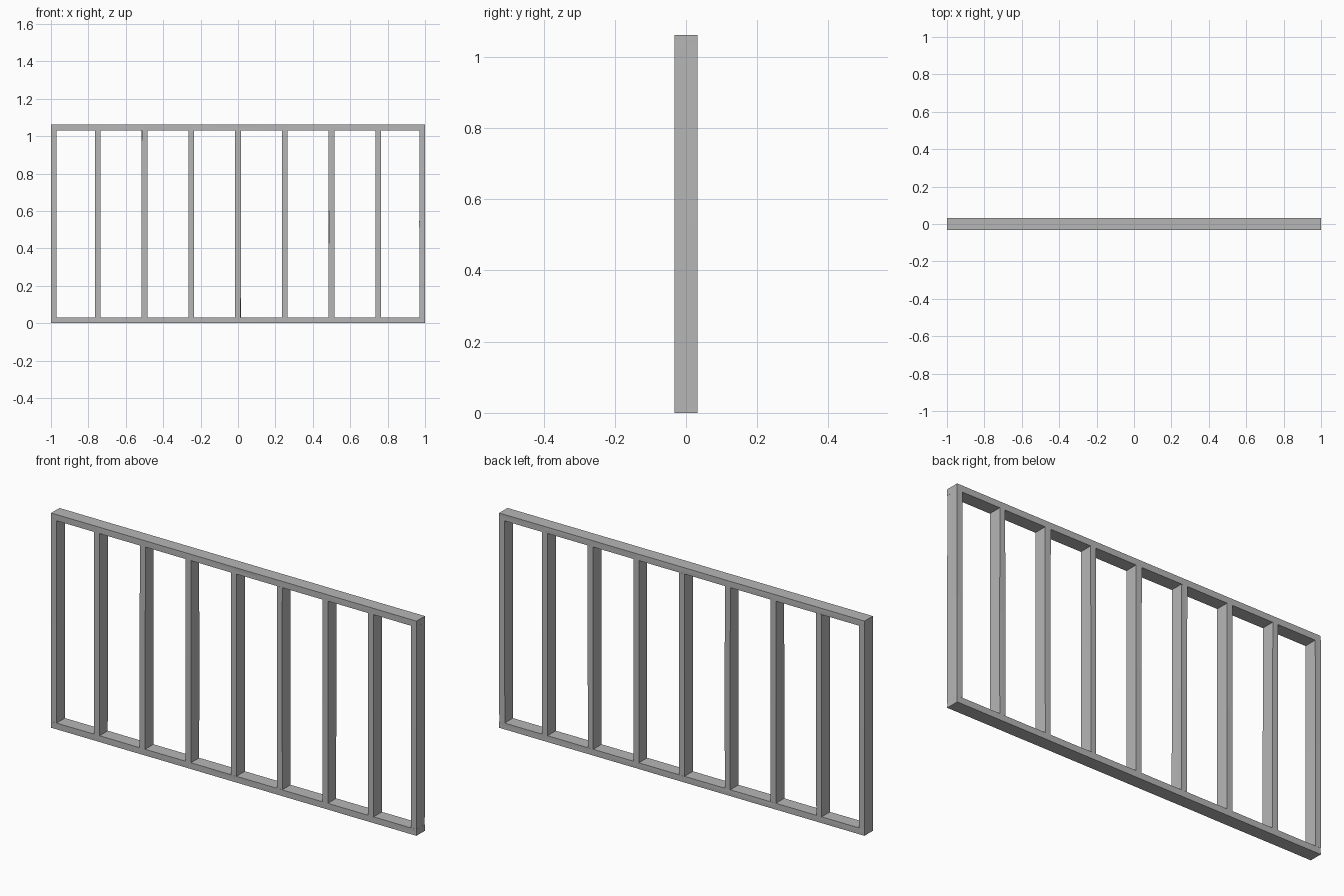
import bpy, bmesh, random
from mathutils import Vector

if "Cube" in bpy.data.objects:
    bpy.data.objects.remove(bpy.data.objects["Cube"])

random.seed(4)
WIDTH, HEIGHT, DEPTH, T = 2.0, 1.062, 0.066, 0.031

grey = bpy.data.materials.new("plain_grey")
grey.diffuse_color = (0.47, 0.47, 0.47, 1)
grey.use_nodes = True
grey.node_tree.nodes["Principled BSDF"].inputs["Base Color"].default_value = grey.diffuse_color


def beam(name, centre, size, cuts):
    """Box beam with cross cuts (n per axis) and slightly uneven, rough-sawn faces."""
    bm = bmesh.new()
    bmesh.ops.create_cube(bm, size=1)
    for axis in range(3):
        normal = Vector([1.0 if i == axis else 0.0 for i in range(3)])
        for k in range(1, cuts[axis]):
            geom = bm.verts[:] + bm.edges[:] + bm.faces[:]
            bmesh.ops.bisect_plane(bm, geom=geom, plane_no=normal,
                                   plane_co=normal * (k / cuts[axis] - 0.5))
    for v in bm.verts:
        # push vertices inward only, so the outer size stays true
        for i in range(3):
            side = abs(v.co[i]) > 0.49
            v.co[i] = v.co[i] * size[i] + centre[i]
            if side and i != 2:
                v.co[i] -= (1 if v.co[i] > centre[i] else -1) * random.uniform(0, 0.001)
    bmesh.ops.recalc_face_normals(bm, faces=bm.faces)
    mesh = bpy.data.meshes.new(name)
    bm.to_mesh(mesh)
    bm.free()
    mesh.materials.append(grey)
    obj = bpy.data.objects.new(name, mesh)
    bpy.context.collection.objects.link(obj)


# Bottom and top plates
beam("bottom_plate", (0, 0, T / 2), (WIDTH, DEPTH, T), (16, 2, 2))
beam("top_plate", (0, 0, HEIGHT - T / 2), (WIDTH, DEPTH, T), (16, 2, 2))

# Nine upright studs, the end ones flush with the plate ends
limit = WIDTH / 2 - T / 2
for i in range(9):
    x = max(-limit, min(limit, -1 + i * 0.25))
    beam(f"stud_{i + 1}", (x, 0, HEIGHT / 2), (T, DEPTH, HEIGHT - 2 * T), (2, 2, 2))
